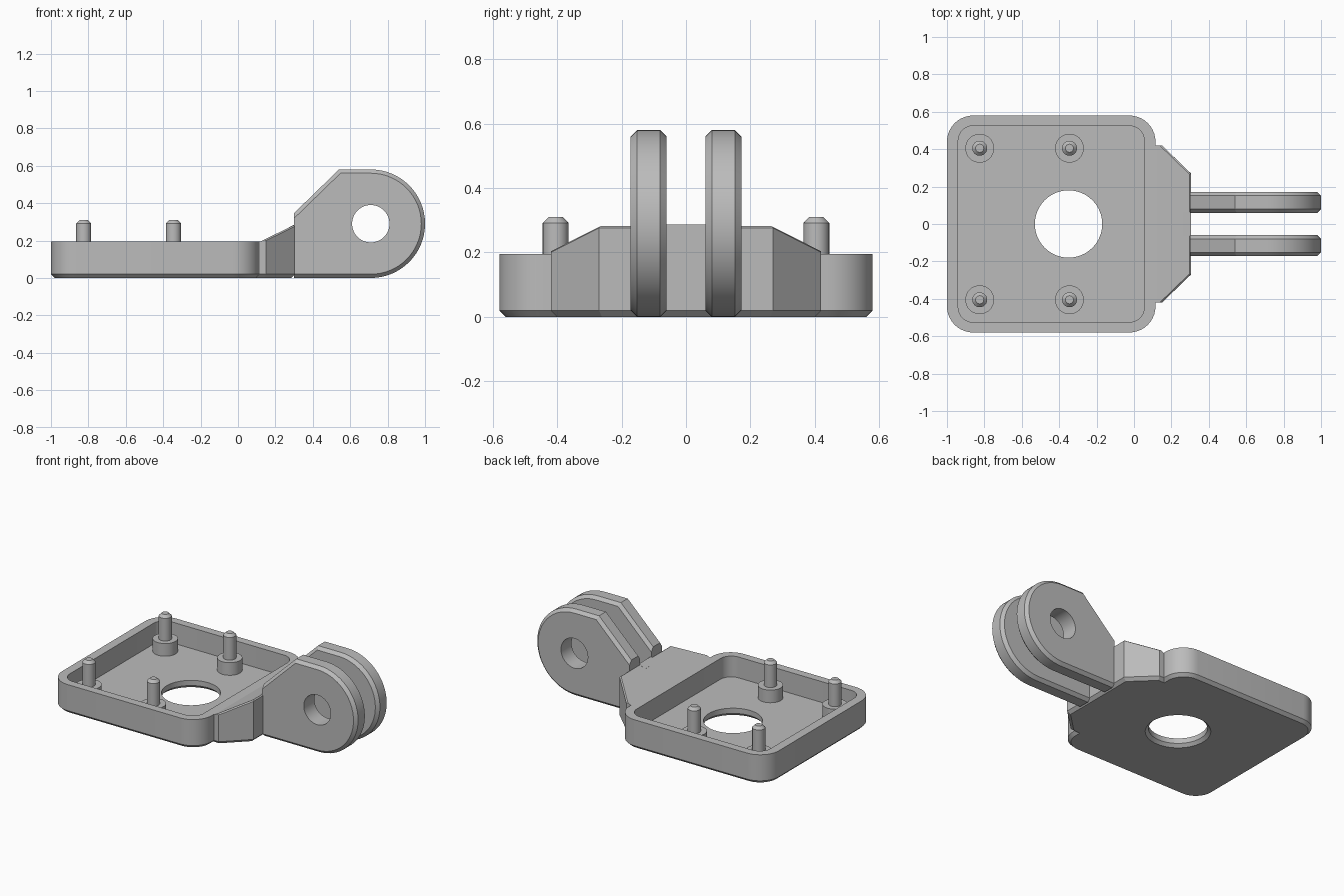
import bpy, bmesh
from math import sin, cos, pi, radians

cube = bpy.data.objects.get("Cube")
if cube:
    bpy.data.objects.remove(cube, do_unlink=True)

grey = bpy.data.materials.new("plain_grey")
grey.use_nodes = True
grey.diffuse_color = (0.5, 0.5, 0.5, 1)
grey.node_tree.nodes["Principled BSDF"].inputs["Base Color"].default_value = (0.5, 0.5, 0.5, 1)


def arc(cx, cy, r, start, end, n):
    step = (end - start) / n
    return [(cx + r * cos(radians(start + i * step)),
             cy + r * sin(radians(start + i * step))) for i in range(n + 1)]


def rounded_rect(x0, x1, y, r):
    corners = [(x1 - r, y - r), (x0 + r, y - r), (x0 + r, r - y), (x1 - r, r - y)]
    return [p for i, c in enumerate(corners) for p in arc(*c, r, 90 * i, 90 * i + 90, 10)]


def prism(points, lo, hi, axis="z"):
    """Extrude a closed outline along z, or an x-z outline along y."""
    bm = bmesh.new()
    place = (lambda p, d: (p[0], p[1], d)) if axis == "z" else (lambda p, d: (p[0], d, p[1]))
    a = [bm.verts.new(place(p, lo)) for p in points]
    b = [bm.verts.new(place(p, hi)) for p in points]
    bm.faces.new(a)
    bm.faces.new(b)
    for i in range(len(points)):
        j = (i + 1) % len(points)
        bm.faces.new((a[i], a[j], b[j], b[i]))
    bmesh.ops.recalc_face_normals(bm, faces=bm.faces)
    return bm


def chamfer(bm, width, rule):
    edges = [e for e in bm.edges if all(rule(v.co) for v in e.verts)]
    bmesh.ops.bevel(bm, geom=edges, offset=width, offset_type="OFFSET",
                    segments=1, profile=0.5, affect="EDGES")


def finish(bm, name):
    bmesh.ops.recalc_face_normals(bm, faces=bm.faces)
    mesh = bpy.data.meshes.new(name)
    bm.to_mesh(mesh)
    bm.free()
    mesh.materials.append(grey)
    obj = bpy.data.objects.new(name, mesh)
    bpy.context.collection.objects.link(obj)
    return obj


def activate(obj):
    bpy.ops.object.select_all(action="DESELECT")
    obj.select_set(True)
    bpy.context.view_layer.objects.active = obj


def cut(obj, bm):
    cutter = finish(bm, "cutter")
    cutter.hide_render = True
    activate(obj)
    mod = obj.modifiers.new("cut", "BOOLEAN")
    mod.operation, mod.solver, mod.object = "DIFFERENCE", "EXACT", cutter
    bpy.ops.object.modifier_apply(modifier=mod.name)
    bpy.data.objects.remove(cutter, do_unlink=True)


def smooth(obj):
    activate(obj)
    bpy.ops.object.shade_smooth_by_angle(angle=radians(25))


def on_floor(co):
    return co.z < 0.001


# Tray: rounded shell with a recessed floor and a round opening
bm = prism(rounded_rect(-1, 0.115, 0.58, 0.14), 0, 0.195)
chamfer(bm, 0.02, on_floor)
tray = finish(bm, "tray")
cut(tray, prism(rounded_rect(-0.94, 0.055, 0.525, 0.08), 0.055, 0.3))
opening = arc(-0.35, 0, 0.18, 0, 360, 64)[:-1]
cut(tray, prism(opening, -0.1, 0.2))
bm = prism(arc(-0.35, 0, 0.2, 0, 360, 64)[:-1], -0.02, 0.02)
for v in bm.verts:  # flare under the opening
    r = 0.18 if v.co.z > 0 else 0.22
    v.co.x = -0.35 + (v.co.x + 0.35) * r / 0.2
    v.co.y *= r / 0.2
cut(tray, bm)
smooth(tray)

# Standoffs: a wide boss with a thin chamfered pin
for x, end in ((-0.825, "outer"), (-0.345, "inner")):
    for y, side in ((-0.405, "right"), (0.405, "left")):
        boss = prism(arc(x, y, 0.077, 0, 360, 32)[:-1], 0.05, 0.14)
        smooth(finish(boss, f"{end}_{side}_boss"))
        pin = prism(arc(x, y, 0.04, 0, 360, 24)[:-1], 0.13, 0.31)
        chamfer(pin, 0.018, lambda co: co.z > 0.3)
        smooth(finish(pin, f"{end}_{side}_pin"))

# Neck: tapering wedge that rises towards the hinge
half = [(0.06, 0.42), (0.12, 0.42), (0.15, 0.42), (0.305, 0.27)]
bm = prism(half + [(x, -y) for x, y in reversed(half)], 0, 0.195)
bm.verts.ensure_lookup_table()
fold = [v for v in bm.verts if v.co.z > 0.1 and abs(v.co.x - 0.12) < 0.001]
bmesh.ops.connect_verts(bm, verts=fold)
for v in bm.verts:
    if v.co.z > 0.1 and v.co.x > 0.13:
        v.co.z += (v.co.x - 0.12) * 0.49
chamfer(bm, 0.02, on_floor)
chamfer(bm, 0.009, lambda co: co.z > 0.1 and co.x > 0.14)
finish(bm, "neck")

# Square-edged lip of the neck between the prongs
finish(prism([(0.26, 0.2), (0.305, 0.2), (0.305, 0.287), (0.26, 0.264)],
             -0.065, 0.065, "y"), "neck_lip")

# Hinge prongs: chamfered plates with a rounded end and a bolt hole
outline = [(0.3, 0), *arc(0.71, 0.29, 0.29, -90, 90, 32), (0.54, 0.58), (0.3, 0.347)]
for side, y in (("right", -0.116), ("left", 0.116)):
    bm = prism(outline, y - 0.056, y + 0.056, "y")
    rims = [e for e in bm.edges
            if abs(e.verts[0].co.y - e.verts[1].co.y) < 0.001
            and max(v.co.x for v in e.verts) > 0.31]
    bmesh.ops.bevel(bm, geom=rims, offset=0.02, offset_type="OFFSET",
                    segments=1, profile=0.5, affect="EDGES")
    prong = finish(bm, f"{side}_prong")
    cut(prong, prism(arc(0.71, 0.29, 0.1, 0, 360, 48)[:-1], y - 0.2, y + 0.2, "y"))
    smooth(prong)
